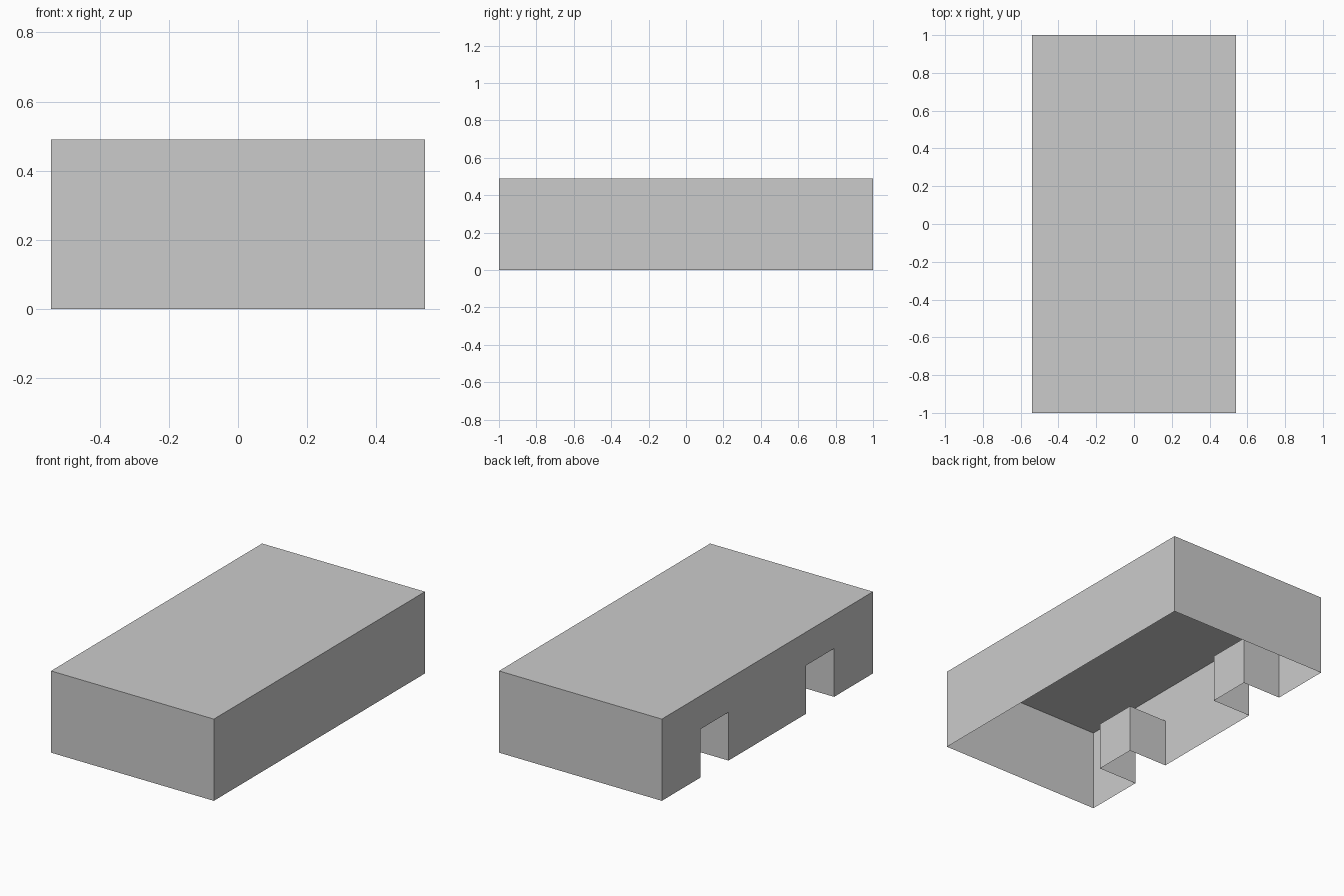
import bpy
import bmesh
from mathutils import Vector

if "Cube" in bpy.data.objects:
    bpy.data.objects.remove(bpy.data.objects["Cube"], do_unlink=True)

HALF_WIDTH, HALF_LENGTH, HEIGHT = 0.54, 1.0, 0.49
NOTCH_NEAR, NOTCH_FAR = 0.368, 0.632
NOTCH_DEPTH, NOTCH_HEIGHT = 0.26, 0.29

grey = bpy.data.materials.new("plain_grey")
grey.use_nodes = True
colour = (0.6, 0.6, 0.6, 1)
grey.diffuse_color = colour
grey.node_tree.nodes["Principled BSDF"].inputs["Base Color"].default_value = colour


def add_face(bm, points):
    return bm.faces.new([bm.verts.new(Vector(p)) for p in points])


def add_open_box(bm, x0, x1, y0, y1, top):
    """Thin box without its bottom and its -x side."""
    add_face(bm, [(x0, y0, top), (x1, y0, top), (x1, y1, top), (x0, y1, top)])
    add_face(bm, [(x1, y0, 0), (x1, y1, 0), (x1, y1, top), (x1, y0, top)])
    for y in (y0, y1):
        add_face(bm, [(x0, y, 0), (x1, y, 0), (x1, y, top), (x0, y, top)])


bm = bmesh.new()
wall_x = -HALF_WIDTH

# Outer shell
add_open_box(bm, wall_x, HALF_WIDTH, -HALF_LENGTH, HALF_LENGTH, HEIGHT)

# Right wall outline with two notches, and the recess behind each one
outline = [(-HALF_LENGTH, HEIGHT), (-HALF_LENGTH, 0)]
for y0, y1 in ((-NOTCH_FAR, -NOTCH_NEAR), (NOTCH_NEAR, NOTCH_FAR)):
    outline += [(y0, 0), (y0, NOTCH_HEIGHT), (y1, NOTCH_HEIGHT), (y1, 0)]
    add_open_box(bm, wall_x, wall_x + NOTCH_DEPTH, y0, y1, NOTCH_HEIGHT)
outline += [(HALF_LENGTH, 0), (HALF_LENGTH, HEIGHT)]
add_face(bm, [(wall_x, y, z) for y, z in outline])

# Join the panels into one thin shell
bmesh.ops.remove_doubles(bm, verts=bm.verts, dist=0.0001)
bmesh.ops.recalc_face_normals(bm, faces=bm.faces)

mesh = bpy.data.meshes.new("notched_cover")
bm.to_mesh(mesh)
bm.free()
mesh.materials.append(grey)
cover = bpy.data.objects.new("notched_cover", mesh)
bpy.context.collection.objects.link(cover)
